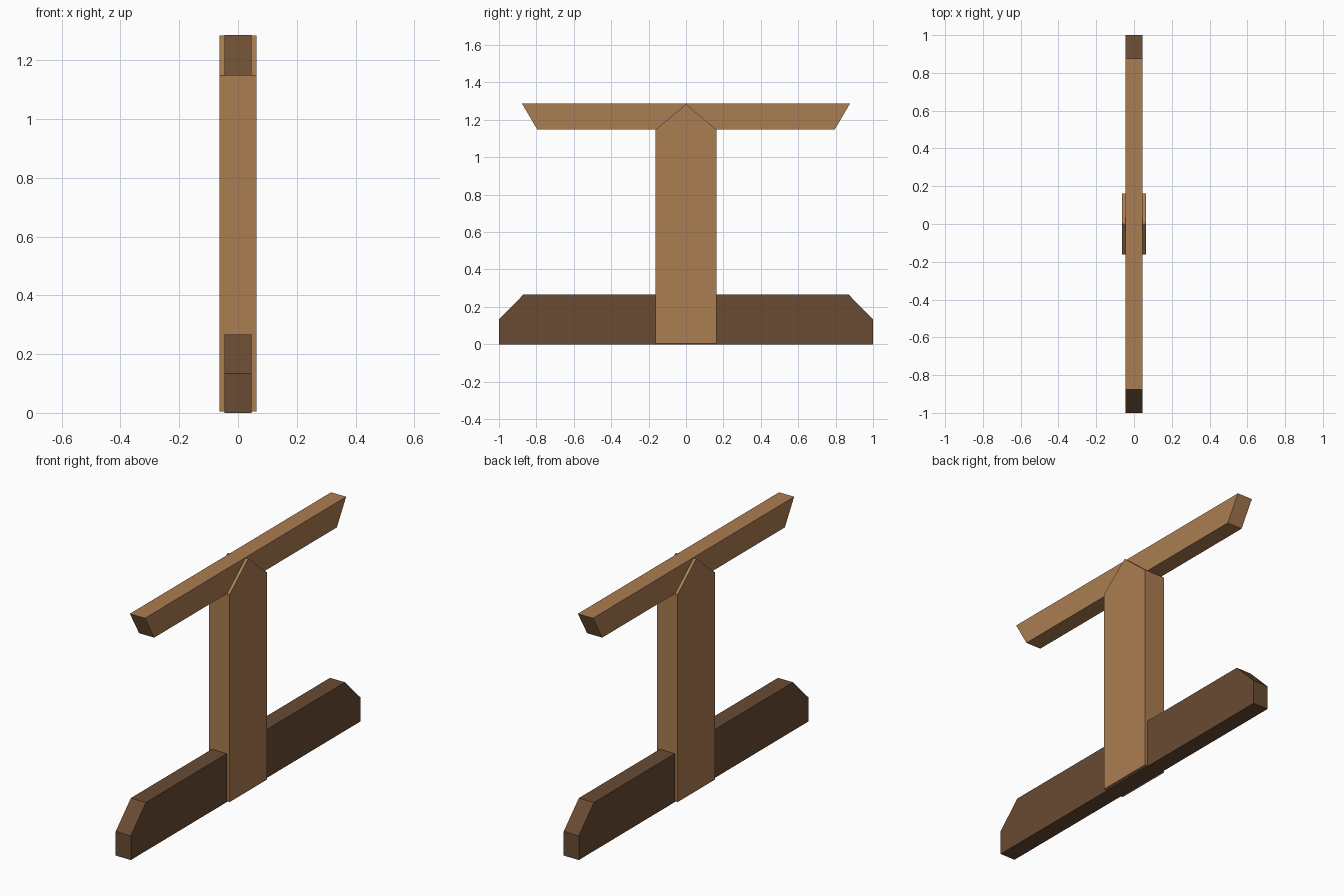
import bpy, bmesh

if "Cube" in bpy.data.objects:
    bpy.data.objects.remove(bpy.data.objects["Cube"])


def material(name, color):
    m = bpy.data.materials.new(name)
    m.diffuse_color = color
    m.use_nodes = True
    m.node_tree.nodes["Principled BSDF"].inputs["Base Color"].default_value = m.diffuse_color
    return m


def plank(name, half_profile, half_width, mat):
    """Mirror a (y, z) half profile in y and extrude it along x."""
    mirrored = [(-y, z) for y, z in reversed(half_profile) if y > 0]
    profile = half_profile + mirrored
    bm = bmesh.new()
    face = bm.faces.new([bm.verts.new((-half_width, y, z)) for y, z in profile])
    ext = bmesh.ops.extrude_face_region(bm, geom=[face])
    moved = [v for v in ext["geom"] if isinstance(v, bmesh.types.BMVert)]
    bmesh.ops.translate(bm, verts=moved, vec=(2 * half_width, 0, 0))
    bmesh.ops.recalc_face_normals(bm, faces=bm.faces)
    mesh = bpy.data.meshes.new(name)
    bm.to_mesh(mesh)
    bm.free()
    mesh.materials.append(mat)
    obj = bpy.data.objects.new(name, mesh)
    bpy.context.collection.objects.link(obj)
    return obj


light_wood = material("light_wood", (0.41, 0.205, 0.085, 1))
dark_wood = material("dark_wood", (0.14, 0.07, 0.032, 1))

# Foot beam with chamfered upper corners
plank("foot_beam", [(1.0, 0.0), (1.0, 0.134), (0.868, 0.267)], 0.046, dark_wood)

# Upright post with a pointed top
plank("post", [(0.162, 0.004), (0.162, 1.148), (0.0, 1.284)], 0.0625, light_wood)

# Top rail with undercut ends
plank("top_rail", [(0.796, 1.149), (0.877, 1.287)], 0.046, light_wood)
